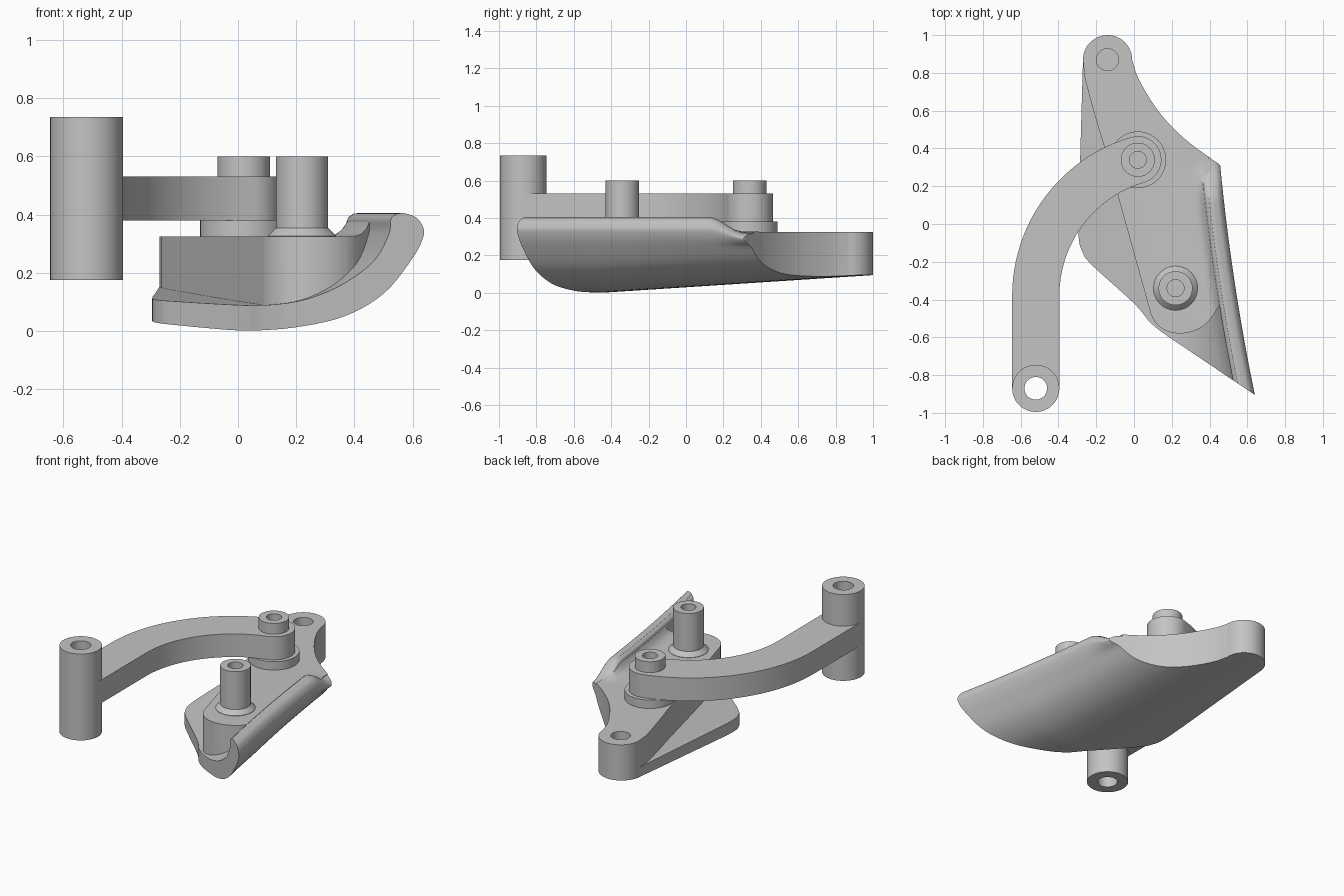
import bpy, bmesh, math
from mathutils import Vector

if "Cube" in bpy.data.objects:
    bpy.data.objects.remove(bpy.data.objects["Cube"], do_unlink=True)

grey = bpy.data.materials.new("satin grey")
grey.use_nodes = True
grey.diffuse_color = (0.55, 0.55, 0.55, 1)
grey.node_tree.nodes["Principled BSDF"].inputs["Base Color"].default_value = grey.diffuse_color


def finish(name, bm):
    """Turn all faces outward and make the object."""
    bm.normal_update()
    bmesh.ops.recalc_face_normals(bm, faces=bm.faces)
    if bm.calc_volume(signed=True) < 0:
        bmesh.ops.reverse_faces(bm, faces=bm.faces)
    mesh = bpy.data.meshes.new(name)
    bm.to_mesh(mesh)
    bm.free()
    mesh.materials.append(grey)
    obj = bpy.data.objects.new(name, mesh)
    bpy.context.collection.objects.link(obj)
    return obj


def smooth_path(points, steps=5):
    """Curve passing through all the points."""
    p = [Vector(q) for q in points]
    p = [p[0] * 2 - p[1]] + p + [p[-1] * 2 - p[-2]]
    out = []
    for a, b, c, d in zip(p, p[1:], p[2:], p[3:]):
        for i in range(steps):
            t = i / steps
            out.append((b * 2 + (c - a) * t + (a * 2 - b * 5 + c * 4 - d) * t**2
                        + (b * 3 - a - c * 3 + d) * t**3) / 2)
    return out + [p[-2]]


def arc(cx, cy, r, start, end, n=24):
    return [Vector((cx + r * math.cos(math.radians(start + (end - start) * i / n)),
                    cy + r * math.sin(math.radians(start + (end - start) * i / n))))
            for i in range(n + 1)]


def loft(name, rings):
    """Closed skin over a row of equal rings."""
    bm = bmesh.new()
    rows = [[bm.verts.new(p) for p in ring] for ring in rings]
    for a, b in zip(rows, rows[1:]):
        for j in range(len(a)):
            k = (j + 1) % len(a)
            bm.faces.new((a[j], a[k], b[k], b[j]))
    bm.faces.new(rows[0])
    bm.faces.new(rows[-1])
    return finish(name, bm)


def prism(name, outline, z0, z1):
    return loft(name, [[(x, y, z) for x, y in outline] for z in (z0, z1)])


def lathe(name, x, y, profile):
    """Turn (radius, height) points about an upright axis."""
    bm = bmesh.new()
    verts = [bm.verts.new((x + r, y, z)) for r, z in profile]
    edges = [bm.edges.new(pair) for pair in zip(verts, verts[1:])]
    bmesh.ops.spin(bm, geom=verts + edges, cent=(x, y, 0), axis=(0, 0, 1),
                   angle=math.tau, steps=48, use_merge=True)
    bmesh.ops.remove_doubles(bm, verts=bm.verts, dist=0.0001)
    return finish(name, bm)


def cylinder_cutter(x, y, r, z0, z1):
    return prism("cutter", arc(x, y, r, 0, 360, 48)[:-1], z0, z1)


def sweep(name, section, knee, lowest):
    """Carry the section along y, drifting sideways, rising and losing its rim."""
    rings = []
    for i in range(67):
        y = -1.1 + i / 30
        d = y + 0.9
        drift = -0.205 * d + 0.045 * d * d
        rise = 0.065 * max(y + 0.46, 0)
        t = min(max((y - 0.12) / 0.2, 0), 1)
        cap = 0.406 + (lowest - 0.406) * t * t * (3 - 2 * t)
        squash = (cap - knee) / (0.406 - knee)
        ring = []
        for u, z in section:
            z += rise * max(1 - z / 0.32, 0)
            ring.append((u + drift, y, z if z < knee else knee + (z - knee) * squash))
        rings.append(ring)
    return loft(name, rings)


def boolean(obj, cutter, operation):
    mod = obj.modifiers.new("cut", 'BOOLEAN')
    mod.operation = operation
    mod.solver = 'EXACT'
    mod.object = cutter
    bpy.context.view_layer.objects.active = obj
    bpy.ops.object.modifier_apply(modifier=mod.name)
    bpy.data.objects.remove(cutter, do_unlink=True)


# Plan outlines shared by the curved plate and the raised block
back_edge = smooth_path([(0.475, 0.255), (0.455, 0.31), (0.41, 0.345), (0.3, 0.425),
                         (0.2, 0.515), (0.12, 0.61), (0.05, 0.72), (0.01, 0.8)])
right_side = [(0.9, 0.1), (0.6, 0.2)]
tail = arc(-0.14, 0.87, 0.13, 0, 180)
front_left = smooth_path([(-0.285, 0.35), (-0.293, 0.1), (-0.293, -0.07), (-0.272, -0.15),
                          (-0.22, -0.22), (0, -0.42), (0.08, -0.515), (0.15, -0.575)])
plate_outline = right_side + back_edge + tail + front_left + [(0.64, -0.905), (0.9, -1.08)]
nose = smooth_path([(0.09, -0.48), (0.12, -0.53), (0.17, -0.565), (0.24, -0.58),
                    (0.32, -0.565), (0.39, -0.52), (0.46, -0.42)])
block_outline = (right_side + back_edge + tail
                 + smooth_path([(-0.262, 0.78), (-0.22, 0.62), (-0.155, 0.4)]) + nose
                 + [(0.9, -0.42)])

# Curved plate with an upturned rim
outer = smooth_path([(-0.5, 0.02), (-0.16, 0.008), (0, 0.001), (0.1, 0), (0.25, 0.012),
                     (0.4, 0.05), (0.52, 0.13), (0.604, 0.25), (0.635, 0.32),
                     (0.636, 0.355), (0.615, 0.39), (0.58, 0.405)])
inner = smooth_path([(0.56, 0.404), (0.54, 0.385), (0.533, 0.33), (0.48, 0.23),
                     (0.35, 0.135), (0.18, 0.09), (-0.16, 0.092), (-0.5, 0.1)])
plate = sweep("curved_plate", outer + inner, 0.25, 0.318)
boolean(plate, prism("plate_cutter", plate_outline, -0.2, 0.8), 'INTERSECT')

# Raised block, with a small cove against the rim
block_section = [(-0.5, 0.05), (0.2, 0.045), (0.38, 0.1), (0.5, 0.19), (0.565, 0.28),
                 (0.58, 0.34), (0.56, 0.375), (0.538, 0.375), (0.525, 0.352),
                 (0.505, 0.334), (0.475, 0.325), (-0.5, 0.325)]
block = sweep("raised_block", block_section, 0.325, 0.327)
boolean(block, prism("block_cutter", block_outline, -0.2, 0.8), 'INTERSECT')
boolean(block, cylinder_cutter(-0.14, 0.87, 0.058, 0.17, 0.6), 'DIFFERENCE')

# Curved arm: straight run, then a bend ending in a round eye
bend_end = 106.3
arm_outline = ([(-0.395, -0.87)] + arc(0.23, -0.38, 0.625, 180, bend_end)
               + arc(0.02, 0.34, 0.125, bend_end - 180, bend_end)[1:-1]
               + arc(0.23, -0.38, 0.875, bend_end, 180) + [(-0.645, -0.87)])
arm = prism("curved_arm", arm_outline, 0.38, 0.53)
boolean(arm, cylinder_cutter(-0.52, -0.87, 0.1, 0.2, 0.7), 'DIFFERENCE')
boolean(arm, cylinder_cutter(0.02, 0.34, 0.06, 0.2, 0.7), 'DIFFERENCE')

# Turned parts
post = lathe("hollow_post", -0.52, -0.87, [(0.06, 0.175), (0.125, 0.175), (0.125, 0.735),
                                           (0.06, 0.735), (0.06, 0.175)])
pivot = lathe("pivot_pin", 0.02, 0.34, [(0, 0.3), (0.15, 0.3), (0.15, 0.38), (0.09, 0.38),
                                        (0.09, 0.6), (0.045, 0.6), (0.045, 0.4), (0, 0.4)])
pin = lathe("standing_pin", 0.22, -0.34, [(0, 0.28), (0.117, 0.28), (0.117, 0.327),
                                          (0.09, 0.354), (0.09, 0.6), (0.045, 0.6),
                                          (0.045, 0.4), (0, 0.4)])

# Smooth shading with sharp edges kept
bpy.ops.object.select_all(action='DESELECT')
for obj in (plate, block, arm, post, pivot, pin):
    obj.select_set(True)
bpy.context.view_layer.objects.active = plate
bpy.ops.object.shade_smooth_by_angle(angle=math.radians(30))
